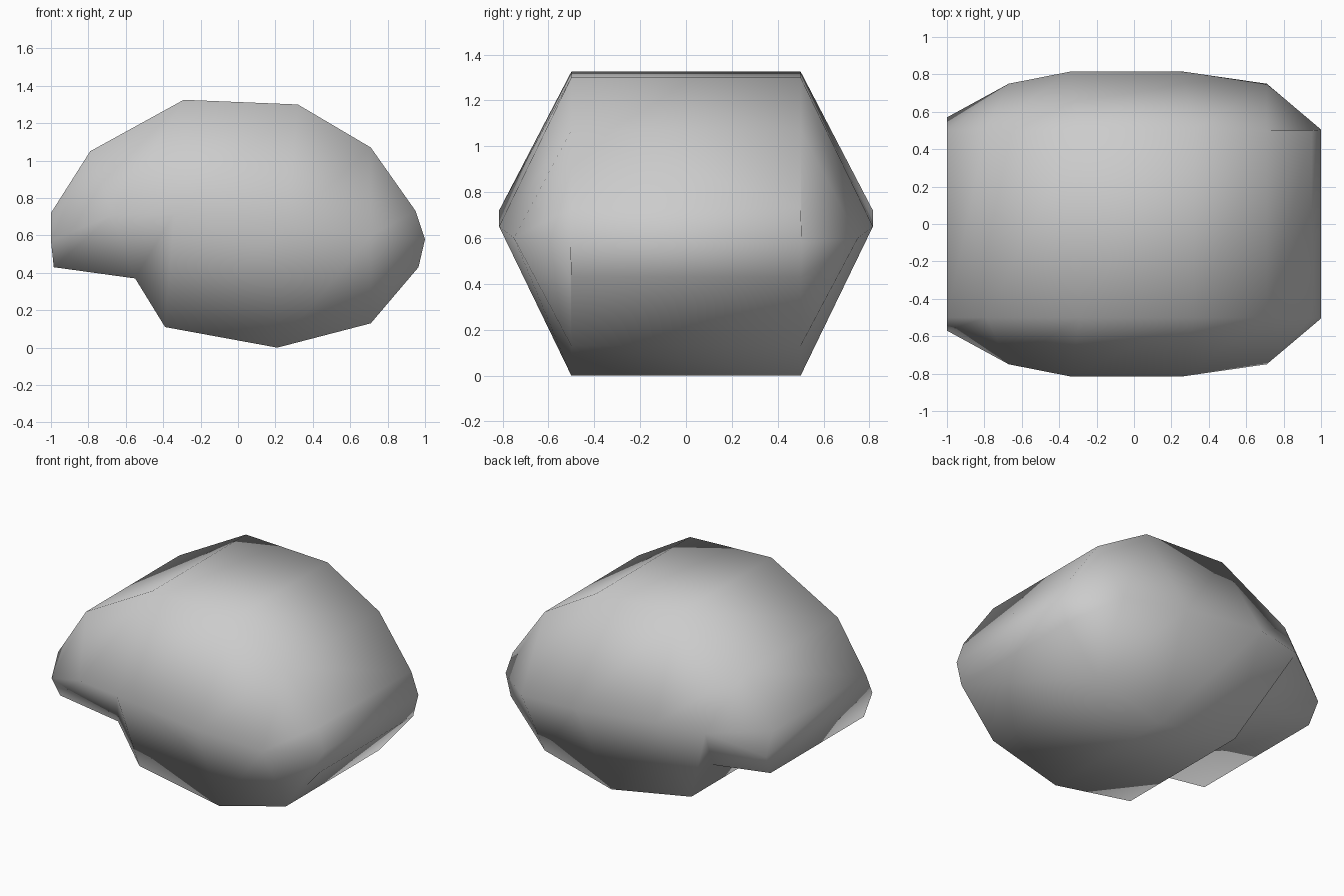
import bpy
import bmesh

old = bpy.data.objects.get("Cube")
if old:
    bpy.data.objects.remove(old, do_unlink=True)

# Plain grey surface
grey = bpy.data.materials.new("plain_grey")
grey.use_nodes = True
colour = (0.6, 0.6, 0.6, 1)
grey.diffuse_color = colour
grey.node_tree.nodes["Principled BSDF"].inputs["Base Color"].default_value = colour

# Stations along x: top (x, z), widest ridge (x, half width, z), bottom (x, z)
EDGE = 0.5
stations = [
    ((-1.0, 0.72), (-1.0, 0.57, 0.57), (-0.985, 0.43)),
    ((-0.79, 1.05), (-0.67, 0.75, 0.71), (-0.55, 0.37)),
    ((-0.29, 1.325), (-0.34, 0.815, 0.72), (-0.39, 0.11)),
    ((0.32, 1.30), (0.26, 0.815, 0.65), (0.21, 0.0)),
    ((0.71, 1.07), (0.71, 0.75, 0.60), (0.71, 0.13)),
    ((0.95, 0.73), (1.0, 0.505, 0.58), (0.965, 0.43)),
]

# Loft a six-sided section through the stations
bm = bmesh.new()
rings = []
for (tx, tz), (mx, w, mz), (bx, bz) in stations:
    section = [(tx, -EDGE, tz), (tx, EDGE, tz), (mx, w, mz),
               (bx, EDGE, bz), (bx, -EDGE, bz), (mx, -w, mz)]
    rings.append([bm.verts.new(p) for p in section])
for a, b in zip(rings, rings[1:]):
    for i in range(6):
        j = (i + 1) % 6
        bm.faces.new((a[i], a[j], b[j], b[i]))

# Close each end with two faces meeting on the ridge
for r in (rings[0], rings[-1]):
    bm.faces.new((r[0], r[1], r[2], r[5]))
    bm.faces.new((r[5], r[2], r[3], r[4]))
bmesh.ops.recalc_face_normals(bm, faces=bm.faces)
for face in bm.faces:
    face.smooth = True

mesh = bpy.data.meshes.new("rounded_body")
bm.to_mesh(mesh)
bm.free()
mesh.materials.append(grey)
body = bpy.data.objects.new("rounded_body", mesh)
bpy.context.collection.objects.link(body)
